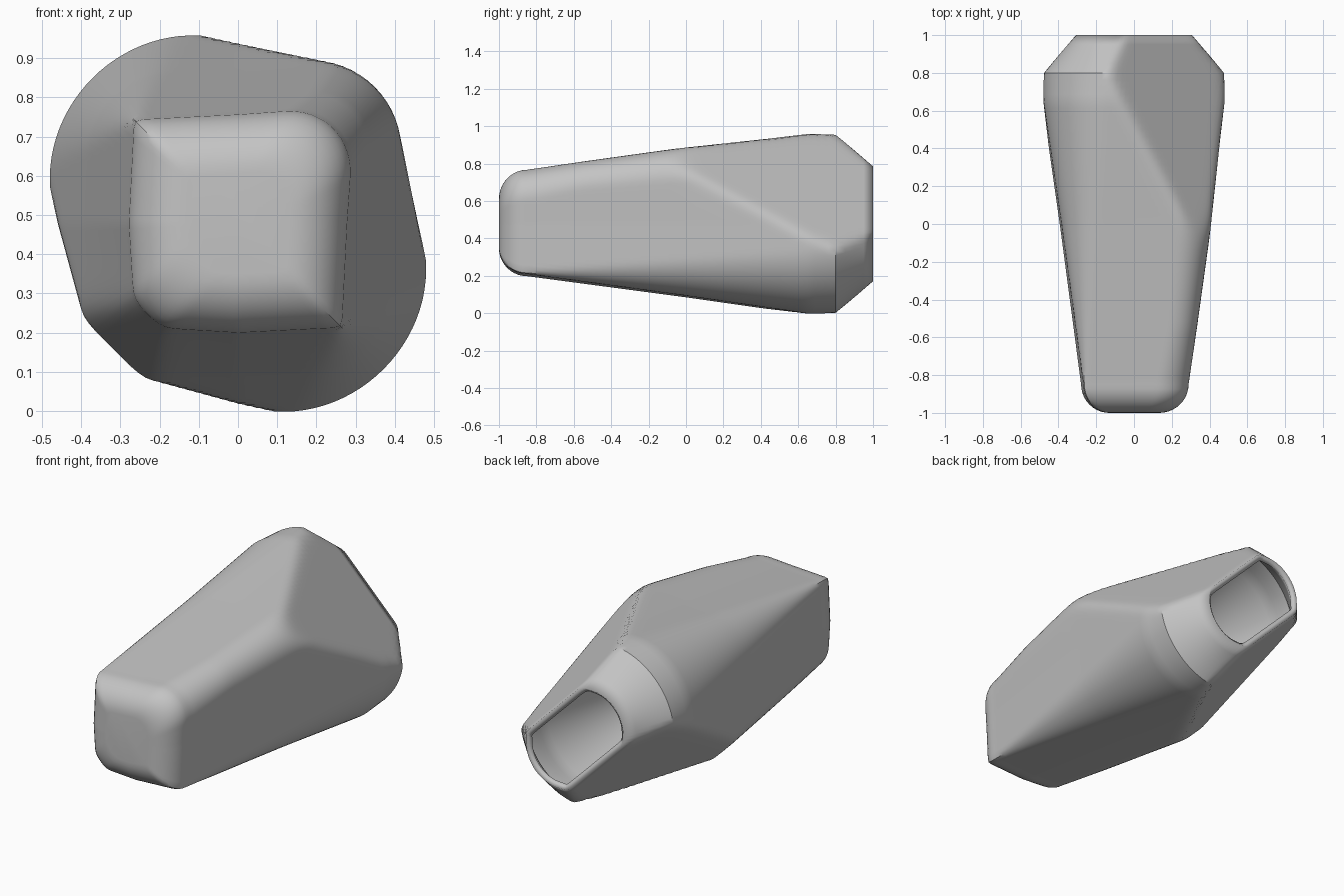
import bpy
import math
from mathutils import Vector

cube = bpy.data.objects.get("Cube")
if cube:
    bpy.data.objects.remove(cube, do_unlink=True)

SIDES = 128
CENTRE_Z = 0.478
BLEND = 30      # higher means a tighter edge beside the large facets


def ramp(y, stops):
    """Piecewise linear value along the body length."""
    for (y0, v0), (y1, v1) in zip(stops, stops[1:]):
        if y <= y1:
            return v0 + (v1 - v0) * (y - y0) / (y1 - y0)
    return stops[-1][1]


def rounded_square(a, b, half, radius, skew):
    """Distance from the centre to a skewed rounded square along direction a, b."""
    a, b = abs(a - skew * b), abs(b - skew * a)
    core = half - radius
    flat = half / max(a, b)
    if flat * min(a, b) <= core:
        return flat
    s = core * (a + b)
    n = a * a + b * b
    return (s + math.sqrt(max(0, s * s - n * (2 * core * core - radius * radius)))) / n


def section(y, inset=0.0):
    """One ring: rounded square, trimmed by two opposite diagonal facets."""
    half = ramp(y, [(-0.85, 0.28), (0, 0.393), (0.65, 0.486), (0.8, 0.488), (1, 0.311)]) - inset
    round_corner = ramp(y, [(-0.85, 0.015), (0.8, 0.36), (1, 0.18)])
    upper_corner = ramp(y, [(-0.85, 0.18), (-0.55, 0.16), (0, 0.19), (1, 0.19)]) - 0.5 * inset
    upper_facet = 0.474 - 0.3 * (y - 0.05) - inset
    # The lower corner also has a flat bevel running forward to the nose
    lower_bevel = ramp(y, [(-0.85, 0.335), (0.1, 0.45), (1, 0.56)]) - 1.2 * inset
    lower_facet = min(upper_facet, lower_bevel)
    lower_skew = ramp(y, [(-0.85, -0.06), (0, -0.02), (1, -0.02)])
    ring = []
    for i in range(SIDES):
        t = 2 * math.pi * i / SIDES
        a, b = math.cos(t), math.sin(t)
        facet = upper_facet if a + b > 0 else lower_facet
        if a * b <= 0:
            radius, skew = round_corner, 0.05
        elif a > 0:
            radius, skew = upper_corner, 0.07
        else:
            radius, skew = 0.09, lower_skew
        r = rounded_square(a, b, half, radius, skew)
        reach = abs(math.cos(t - math.pi / 4)) / facet
        r = (r ** -BLEND + reach ** BLEND) ** (-1 / BLEND)
        ring.append((r * a, r * b))
    return ring


# Rings: filleted nose, tapering body, chamfered tail
rings = []
FILLET = 0.15
for i in range(10):
    t = math.pi / 2 * (1 - i / 10)
    rings.append((-0.85 - FILLET * math.sin(t), section(-0.85, FILLET * (1 - math.cos(t)))))
for i in range(45):
    y = -0.85 + 1.65 * i / 44
    rings.append((y, section(y)))
for i in range(1, 5):
    y = 0.8 + 0.05 * i
    rings.append((y, section(y)))

verts = [Vector((x, y, z + CENTRE_Z)) for y, ring in rings for x, z in ring]
faces = [tuple(range(SIDES))]
for k in range(len(rings) - 1):
    for i in range(SIDES):
        j = (i + 1) % SIDES
        low, high = k * SIDES, (k + 1) * SIDES
        faces.append((low + j, low + i, high + i, high + j))

mesh = bpy.data.meshes.new("housing_shell")
mesh.from_pydata(verts, [], faces)
mesh.validate()
housing = bpy.data.objects.new("housing_shell", mesh)
bpy.context.collection.objects.link(housing)

# Plain grey material
grey = bpy.data.materials.new("plain_grey")
grey.use_nodes = True
colour = (0.55, 0.55, 0.55, 1)
grey.diffuse_color = colour
for node in grey.node_tree.nodes:
    if node.type == "BSDF_PRINCIPLED":
        node.inputs["Base Color"].default_value = colour
mesh.materials.append(grey)

# Smooth shading with crisp seams
bpy.ops.object.select_all(action="DESELECT")
housing.select_set(True)
bpy.context.view_layer.objects.active = housing
bpy.ops.object.shade_smooth_by_angle(angle=math.radians(30))

# Thin wall, open at the tail
wall = housing.modifiers.new("wall", "SOLIDIFY")
wall.thickness = 0.033
wall.offset = -1
